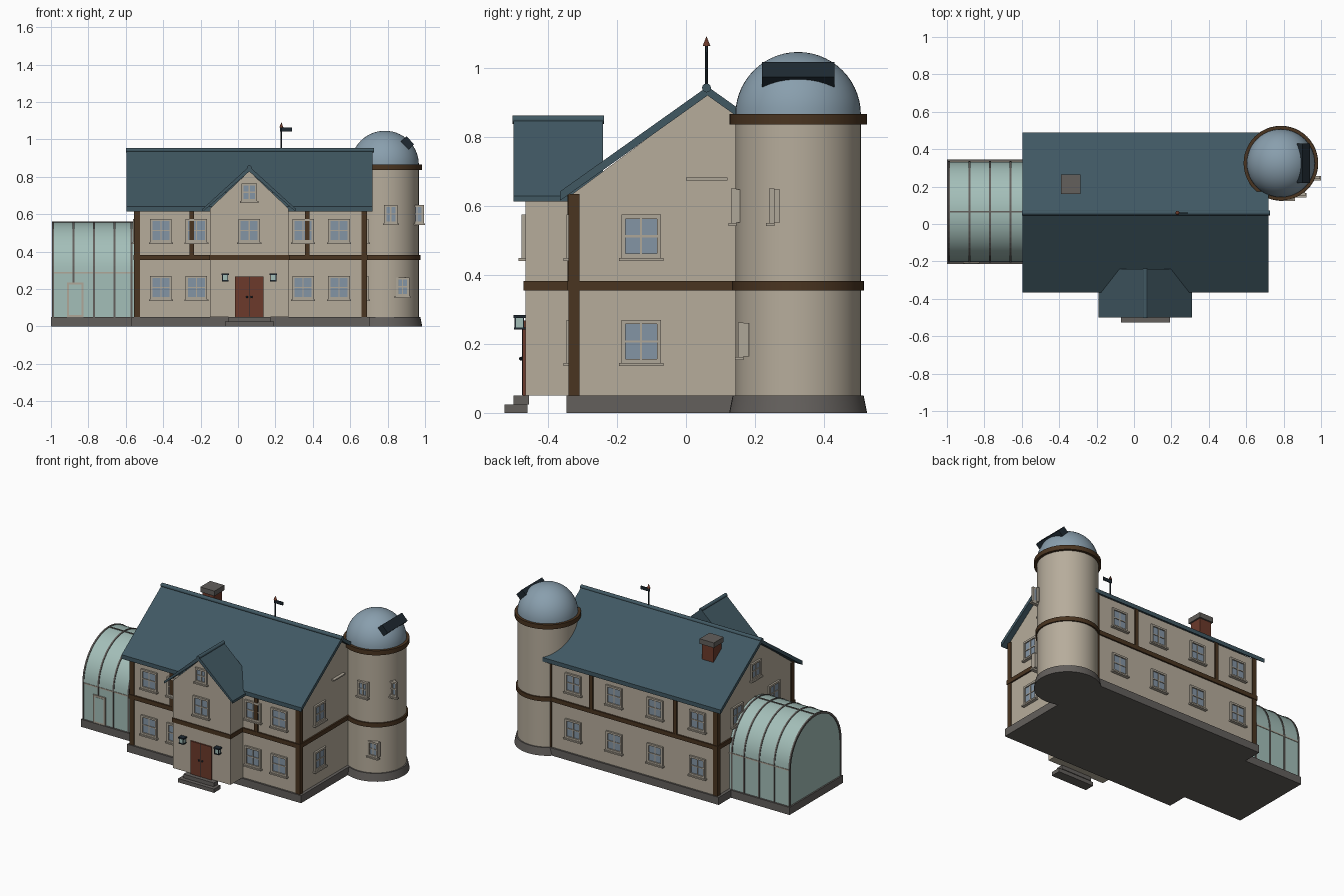
import bpy, bmesh, math
from mathutils import Matrix, Vector

if "Cube" in bpy.data.objects:
    bpy.data.objects.remove(bpy.data.objects["Cube"])

COLORS = {
    "wall_plaster": (.47, .415, .33), "frame_paint": (.43, .385, .315),
    "roof_slate": (.052, .098, .124), "timber": (.068, .035, .015),
    "dome_metal": (.25, .345, .42), "stone": (.125, .115, .107),
    "red_brown": (.15, .042, .024), "window_glass": (.23, .30, .375),
    "dark_metal": (.013, .022, .031), "greenhouse_glass": (.37, .52, .485)}
mats = {}
for n, c in COLORS.items():
    mats[n] = bpy.data.materials.new(n)
    mats[n].diffuse_color = (*c, 1)

parts = {}
def get(name, mat):
    if name not in parts:
        parts[name] = (bmesh.new(), mat)
    return parts[name][0]

def box(name, mat, x0, x1, y0, y1, z0, z1, M=Matrix()):
    L = Matrix.Translation(((x0 + x1) / 2, (y0 + y1) / 2, (z0 + z1) / 2))
    S = Matrix.Diagonal((x1 - x0, y1 - y0, z1 - z0, 1))
    bmesh.ops.create_cube(get(name, mat), size=1, matrix=M @ L @ S)

def cone(name, mat, loc, r0, r1, h, seg=48, rot=Matrix()):
    """Tapered cylinder standing on loc."""
    M = Matrix.Translation(loc) @ rot @ Matrix.Translation((0, 0, h / 2))
    bmesh.ops.create_cone(get(name, mat), cap_ends=True, segments=seg,
                          radius1=r0, radius2=r1, depth=h, matrix=M)

def ball(name, mat, loc, r, seg=12):
    bmesh.ops.create_uvsphere(get(name, mat), u_segments=seg, v_segments=seg // 2,
                              radius=r, matrix=Matrix.Translation(loc))

def prism(name, mat, axis, a, b, pts):
    """Extrude a (horizontal, z) profile along x or y."""
    bm = get(name, mat)
    def ring(t):
        return [bm.verts.new((t, p, z) if axis == "x" else (p, t, z)) for p, z in pts]
    A, B = ring(a), ring(b)
    bm.faces.new(A)
    bm.faces.new(B[::-1])
    for i in range(len(A)):
        j = (i + 1) % len(A)
        bm.faces.new((A[i], B[i], B[j], A[j]))

def window(x, y, z, ang=0, w=.115, h=.125):
    """Four-pane window; x, y, z is the middle on the wall, ang turns it from -y."""
    M = Matrix.Translation((x, y, z)) @ Matrix.Rotation(math.radians(ang), 4, "Z")
    a, b, t = w / 2, h / 2, .012
    box("window_panes", "window_glass", -a + t, a - t, -.004, .004, -b + t, b - t, M)
    f = ("window_frames", "frame_paint")
    for s in (-1, 1):
        xs, zs = s * (a - t / 2), s * (b - t / 2)
        box(*f, xs - t / 2, xs + t / 2, -.012, .004, -b, b, M)
        box(*f, -a + t, a - t, -.012, .004, zs - t / 2, zs + t / 2, M)
    box(*f, -.003, .003, -.008, .004, -b + t, b - t, M)
    box(*f, -a + t, a - t, -.008, .004, -.003, .003, M)
    box(*f, -a - .007, a + .007, -.02, .004, -b - .009, -b, M)

# Main house body with gables
X0, X1, Y0, Y1, YC = -.55, .685, -.335, .46, .0625
prism("house_walls", "wall_plaster", "x", X0, X1,
      [(Y0, .05), (Y1, .05), (Y1, .63), (YC, .925), (Y0, .63)])
box("house_plinth", "stone", X0 - .02, X1 + .02, Y0 - .012, Y1 + .012, 0, .05)
prism("main_roof", "roof_slate", "x", -.597, .72,
      [(-.365, .615), (-.365, .642), (YC, .946), (.49, .642), (.49, .615), (YC, .92)])
RX = Matrix.Rotation(math.pi / 2, 4, "Y")
RY = Matrix.Rotation(-math.pi / 2, 4, "X")
cone("ridge_cap", "roof_slate", (-.6, YC - .003, .942), .013, .013, 1.326, 12, RX)

# Timber framing
T = ("timber_frame", "timber")
box(*T, X0 - .01, X1 + .01, Y0 - .01, Y1 + .01, .355, .383)
for x in (X0 + .01, X1 - .01):
    for y in (Y0 + .01, Y1 - .01):
        box(*T, x - .016, x + .016, y - .016, y + .016, .05, .635)
for x in (-.247, .37):
    for y in (Y0, Y1):
        box(*T, x - .013, x + .013, y - .009, y + .009, .38, .635)

# Entrance wing
WC, WY = .06, -.465
prism("wing_walls", "wall_plaster", "y", WY, -.29,
      [(WC - .21, .05), (WC + .21, .05), (WC + .21, .63), (WC, .83), (WC - .21, .63)])
box("wing_band", "timber", WC - .215, WC + .215, WY - .006, -.33, .355, .383)
prism("wing_roof", "roof_slate", "y", -.5, -.24,
      [(WC - .25, .612), (WC - .25, .628), (WC, .856), (WC + .25, .628),
       (WC + .25, .612), (WC, .828)])
prism("wing_roof_back", "roof_slate", "y", -.26, -.242,
      [(WC - .2, .655), (WC + .2, .655), (WC, .84)])
cone("wing_ridge_cap", "roof_slate", (WC, -.503, .85), .012, .012, .266, 12, RY)

# Door, steps and lanterns
box("door_leaves", "red_brown", WC - .077, WC + .077, WY - .009, WY + .01, .05, .268)
box("door_gap", "dark_metal", WC - .0015, WC + .0015, WY - .0105, WY, .052, .266)
for s in (-1, 1):
    ball("door_knobs", "dark_metal", (WC + s * .012, WY - .013, .157), .006, 8)
    lx = WC + s * .129
    box("lantern_glass", "greenhouse_glass", lx - .014, lx + .014, -.495, -.471, .247, .275)
    box("lantern_metal", "dark_metal", lx - .02, lx + .02, -.5, -.463, .275, .284)
    box("lantern_metal", "dark_metal", lx - .017, lx + .017, -.498, -.463, .241, .247)
    for dx in (-.014, .014):
        for y in (-.495, -.471):
            box("lantern_metal", "dark_metal", lx + dx - .002, lx + dx + .002,
                y - .002, y + .002, .247, .275)
box("entrance_steps", "stone", -.07, .193, -.526, -.46, 0, .025)
box("entrance_steps", "stone", -.05, .173, -.5, -.455, .025, .05)

# House windows
for z in (.207, .512):
    for x in (-.412, -.222, .348, .54):
        window(x, Y0, z)
    for x in (-.41, -.1, .2, .5):
        window(x, Y1, z, 180)
    window(X1, -.13, z, 90)
    for y in (-.13, .255):
        window(X0, y, z, -90)
window(WC, WY, .512)
window(WC, WY, .717, 0, .085, .095)
window(X0, YC, .735, -90, .1, .11)
box("gable_sill", "frame_paint", X1 - .01, X1 + .02, 0, .12, .674, .682)

# Chimney
CX, CY = -.337, .213
box("chimney_shaft", "red_brown", CX - .042, CX + .042, CY - .042, CY + .042, .72, .915)
box("chimney_cap", "stone", CX - .052, CX + .052, CY - .052, CY + .052, .912, .945)
box("chimney_pot", "stone", CX - .04, CX + .04, CY - .04, CY + .04, .89, .915 - .003)

# Weather vane
VX = .232
cone("vane_pole", "dark_metal", (VX, YC - .003, .94), .004, .004, .13, 10)
cone("vane_tip", "red_brown", (VX, YC - .003, 1.064), .011, 0, .028, 10)
box("vane_flag", "dark_metal", VX - .008, VX + .056, YC - .006, YC, 1.043, 1.064)

# Round observatory tower
TX, TY = .785, .325
cone("tower_plinth", "stone", (TX, TY, 0), .2, .19, .05)
cone("tower_wall", "wall_plaster", (TX, TY, .05), .182, .182, .79)
cone("tower_middle_band", "timber", (TX, TY, .355), .191, .191, .028)
cone("tower_top_band", "timber", (TX, TY, .836), .199, .199, .03)
n = 14
bm = get("tower_dome", "dome_metal")
prof = [bm.verts.new((TX + .182 * math.cos(i / n * math.pi / 2), TY,
                      .864 + .182 * math.sin(i / n * math.pi / 2))) for i in range(n + 1)]
edges = [bm.edges.new(p) for p in zip(prof, prof[1:])]
bmesh.ops.spin(bm, geom=prof + edges, cent=(TX, TY, 0), axis=(0, 0, 1),
               angle=math.tau, steps=48)
bmesh.ops.remove_doubles(bm, verts=bm.verts, dist=.0005)
D = Matrix.Translation((TX, TY, .864)) @ Matrix.Rotation(math.radians(46), 4, "Y")
box("dome_shutter", "dark_metal", -.03, .03, -.105, .105, .148, .189, D)
for x, y, z in ((.817, .143, .6), (.88, .162, .212), (.958, .252, .6)):
    window(x, y, z, 0, .072, .1)
    box("tower_window_reveals", "frame_paint", x - .035, x + .035 - max(0, x - .93) * .9,
        y + .003, y + .02, z - .048, z + .048)

# Greenhouse
GX0, GX1, GY, GR, GZ = -.99, -.54, .065, .268, .288
box("greenhouse_plinth", "stone", -1.0, -.54, GY - .28, GY + .28, 0, .05)
def arch(r0, r1, k=24):
    up = [(GY + r1 * math.cos(math.pi * i / k), GZ + r1 * math.sin(math.pi * i / k))
          for i in range(k + 1)]
    dn = [(GY + r0 * math.cos(math.pi * i / k), GZ + r0 * math.sin(math.pi * i / k))
          for i in range(k, -1, -1)]
    return up + dn
G = "greenhouse_glass"
prism("greenhouse_vault", G, "x", GX0, GX1, arch(GR - .006, GR))
prism("greenhouse_end", G, "x", GX0, GX0 + .006, arch(GR, GR)[:25])
box("greenhouse_walls", G, GX0, GX0 + .006, GY - GR, GY + GR, .05, GZ)
R = ("greenhouse_ribs", "stone")
for s in (-1, 1):
    y = GY + s * (GR - .003)
    box("greenhouse_walls", G, GX0, GX1, y - .003, y + .003, .05, GZ)
    box("greenhouse_rails", "frame_paint", GX0, GX1, y - .006, y + .006, GZ - .004, GZ + .004)
for x in (-.99, -.88, -.77, -.66, -.57):
    prism(*R, "x", x - .005, x + .005, arch(GR - .009, GR + .004))
    for s in (-1, 1):
        y = GY + s * (GR - .002)
        box(*R, x - .005, x + .005, y - .006, y + .006, .05, GZ)
box(*R, GX0, GX1, GY - .004, GY + .004, GZ + GR - .006, GZ + GR + .004)
box("greenhouse_door", "frame_paint", -.915, -.825, GY - GR - .008, GY - GR + .002, .05, .235)
box("greenhouse_door_pane", G, -.903, -.837, GY - GR - .01, GY - GR, .062, .223)

# Turn the collected parts into objects
SMOOTH = {"tower_wall", "tower_dome", "tower_middle_band", "tower_top_band", "tower_plinth",
          "greenhouse_vault", "ridge_cap", "wing_ridge_cap", "vane_pole", "vane_tip"}
for name, (bm, mat) in parts.items():
    bmesh.ops.recalc_face_normals(bm, faces=bm.faces)
    me = bpy.data.meshes.new(name)
    bm.to_mesh(me)
    bm.free()
    me.materials.append(mats[mat])
    ob = bpy.data.objects.new(name, me)
    bpy.context.collection.objects.link(ob)
    if name in SMOOTH:
        bpy.ops.object.select_all(action="DESELECT")
        ob.select_set(True)
        bpy.context.view_layer.objects.active = ob
        bpy.ops.object.shade_smooth_by_angle(angle=math.radians(35))

for m in bpy.data.materials:
    if m.users and not m.is_grease_pencil:
        m.use_nodes = True
        m.node_tree.nodes["Principled BSDF"].inputs["Base Color"].default_value = m.diffuse_color
